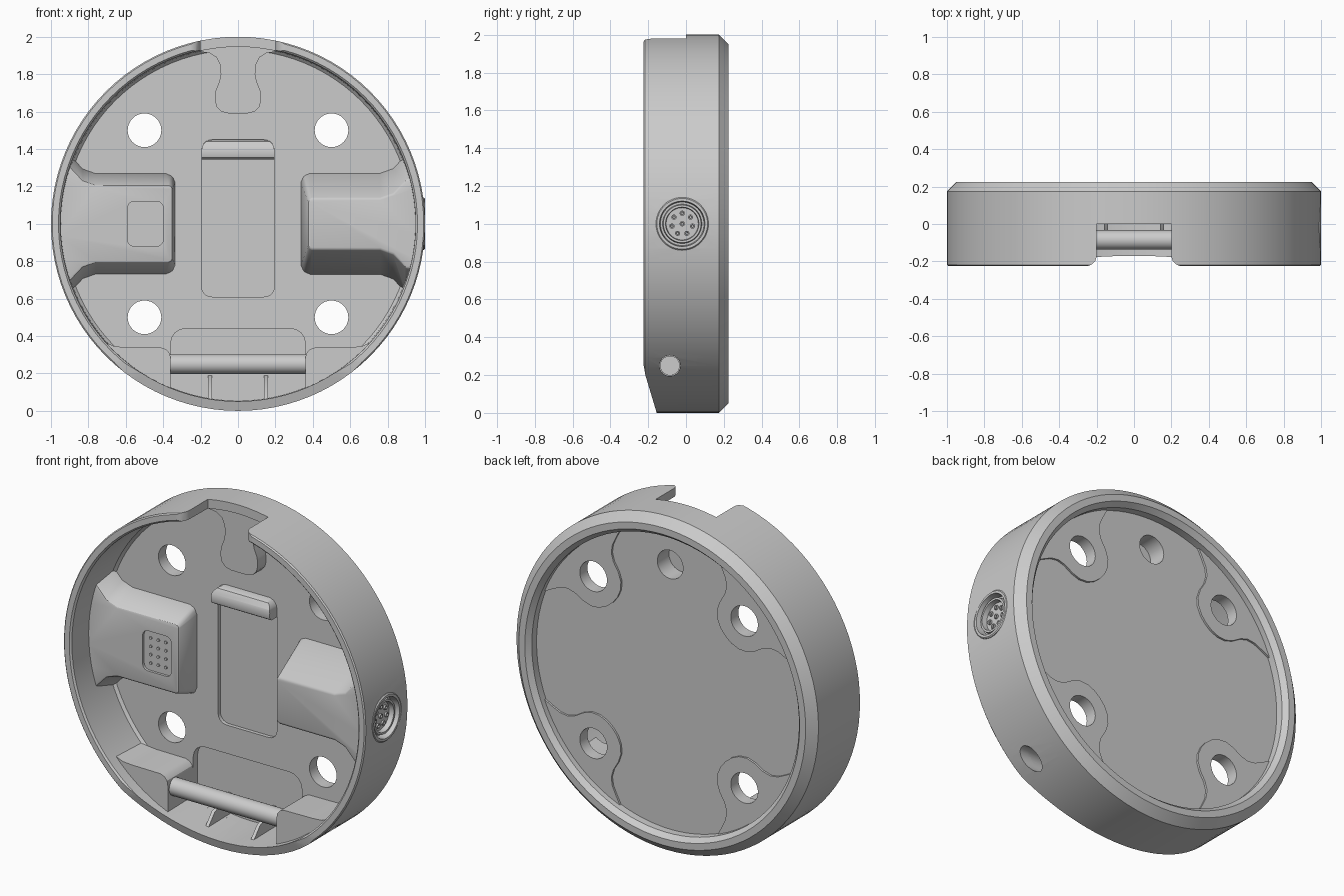
import bpy, bmesh, math
from math import cos, sin, pi

if "Cube" in bpy.data.objects:
    bpy.data.objects.remove(bpy.data.objects["Cube"])

helpers = []
AX = {'y': lambda a, b, d: (a, d, b),      # outline in x,z
      'x': lambda a, b, d: (d, a, b),      # outline in y,z
      'z': lambda a, b, d: (a, b, d)}      # outline in x,y


def make(name, rings):
    """Solid skinned through equal-length rings, capped at both ends."""
    bm = bmesh.new()
    rows = [[bm.verts.new(p) for p in r] for r in rings]
    n = len(rows[0])
    for a, b in zip(rows, rows[1:]):
        for i in range(n):
            bm.faces.new((a[i], a[(i + 1) % n], b[(i + 1) % n], b[i]))
    bm.faces.new(rows[0])
    bm.faces.new(rows[-1][::-1])
    bmesh.ops.recalc_face_normals(bm, faces=bm.faces)
    me = bpy.data.meshes.new(name)
    bm.to_mesh(me)
    bm.free()
    ob = bpy.data.objects.new(name, me)
    bpy.context.collection.objects.link(ob)
    return ob


def prism(name, pts, axis, a, b, pts2=None):
    f = AX[axis]
    return make(name, [[f(u, v, a) for u, v in pts],
                       [f(u, v, b) for u, v in (pts2 or pts)]])


def circle(cx, cy, r, n=32):
    return [(cx + r * cos(2 * pi * i / n), cy + r * sin(2 * pi * i / n)) for i in range(n)]


def lathe(name, profile, axis, c, n=96):
    f = AX[axis]
    return make(name, [[f(u, v, d) for u, v in circle(c[0], c[1], r, n)] for r, d in profile])


def rrect(x0, x1, z0, z1, r, n=5):
    out = []
    for cx, cz, q in ((x1 - r, z1 - r, 0), (x0 + r, z1 - r, 1), (x0 + r, z0 + r, 2), (x1 - r, z0 + r, 3)):
        for i in range(n + 1):
            t = (q + i / n) * pi / 2
            out.append((cx + r * cos(t), cz + r * sin(t)))
    return out


def bake(ob):
    dg = bpy.context.evaluated_depsgraph_get()
    me = bpy.data.meshes.new_from_object(ob.evaluated_get(dg))
    ob.modifiers.clear()
    ob.data = me


def boolean(ob, others, mode='DIFFERENCE'):
    for o in others:
        m = ob.modifiers.new("bool", 'BOOLEAN')
        m.operation, m.solver, m.object = mode, 'EXACT', o
        bake(ob)


def bevel(ob, w, seg=2):
    m = ob.modifiers.new("bevel", 'BEVEL')
    m.width, m.segments, m.limit_method, m.angle_limit = w, seg, 'ANGLE', math.radians(40)
    bake(ob)


def helper(ob):
    ob.hide_render = True
    helpers.append(ob)
    return ob


# dish-shaped housing
C = (0, 1)
housing = lathe("housing", [(.93, .09), (.945, .075), (.95, -.215), (.96, -.225), (.993, -.225),
                            (1, -.218), (1, .175), (.95, .225), (.91, .225), (.885, .195), (.885, .15)], 'y', C)

# cutters
inside = helper(prism("inside_clip", circle(0, 1, .96, 96), 'y', -.3, .3))
screws = [helper(prism("screw_cut", circle(x, z, .09), 'y', -.1, .4)) for x in (-.5, .5) for z in (.5, 1.5)]
nail_hole = helper(prism("nail_hole_cut", circle(0, 1.7, .085), 'y', .04, .4))
half = [(.2, 0), (.2, -.175), (.207, -.198), (.224, -.216), (.25, -.226), (.25, -.3)]
notch = helper(prism("notch_cut", half + [(-x, y) for x, y in half[::-1]], 'z', 1.8, 2.2))
slope = helper(prism("slope_cut", [(-.4, .3), (-.227, .27), (-.215, .2), (-.155, 0), (-.14, -.05), (-.4, -.05)],
                     'x', -1.2, 1.2))
slot = helper(prism("slot_cut", rrect(-.195, .195, .61, 1.45, .055), 'y', .112, 0))
arc = [(.36 * t / 6, 1 - math.sqrt(.945 ** 2 - (.36 * t / 6) ** 2)) for t in range(-6, 7)]
corner = [(.36, .36), (.354, .39), (.337, .417), (.31, .434), (.28, .44)]
pocket = helper(prism("pocket_cut", arc + corner + [(-x, z) for x, z in corner[::-1]], 'y', .132, .0))
pin_hole = helper(prism("pin_hole_cut", circle(-.085, .25, .055), 'x', .5, 1.2))
socket_cut = helper(prism("socket_cut", circle(-.02, 1, .139, 48), 'x', .92, 1.2))
boolean(housing, screws + [nail_hole, notch, slope, slot, pocket, pin_hole, socket_cut])


# side blocks flaring into the wall
def block(name, s, xb, xt, hb, ht, front):
    def outline(x, h, r):
        p = [(x, h - r), (x + r * .3, h - r * .3), (x + r, h), (.76, h), (.83, h + .025), (.9, h + .1), (1.1, h + .1)]
        p = p + [(a, -b) for a, b in p[::-1]]
        return [(s * a, 1 + b) for a, b in p]
    ob = prism(name, outline(xb, hb, .05), 'y', .1, front, outline(xt, ht, .02))
    bevel(ob, .01)
    boolean(ob, [inside], 'INTERSECT')
    return ob


left_block = block("left_block", -1, .335, .35, .272, .207, -.06)
right_block = block("right_block", 1, .335, .375, .275, .137, -.175)
window = helper(prism("window_cut", rrect(-.59, -.4, .88, 1.12, .035), 'y', -.045, -.2))
boolean(left_block, [window])
boolean(right_block, [socket_cut])
for i in range(3):
    for j in range(4):
        prism("contact_dot", circle(-.545 + .05 * i, .925 + .05 * j, .009, 10), 'y', -.04, -.052)

# lower corner bosses that carry the pin
for s, side in ((-1, "left"), (1, "right")):
    pts = [(.36, .0), (.36, .28), (.365, .307), (.383, .328), (.41, .338), (.6, .34), (.66, .345), (.72, .37),
           (.9, .37), (.9, .0)]
    boss = prism(side + "_boss", [(s * x, z) for x, z in pts], 'y', .11, -.15)
    boolean(boss, [inside], 'INTERSECT')
    if s > 0:
        boolean(boss, [pin_hole])
prism("cross_pin", circle(-.085, .25, .052), 'x', -.4, .51)

# thin ribs under the pin
for s in (-1, 1):
    prism("rib", [(.135, .02), (.135, .19), (-.02, .13), (-.1, .04)], 'x', s * .15 - .01, s * .15 + .01)

# lip at the top of the centre slot
lip = prism("slot_lip", [(.13, 1.345), (.04, 1.345), (.025, 1.355), (.02, 1.375), (.025, 1.41), (.045, 1.44),
                         (.07, 1.45), (.13, 1.45)], 'x', -.195, .195)
lip_clip = helper(prism("lip_clip", rrect(-.1945, .1945, 1.2, 1.4495, .055), 'y', -.1, .2))
boolean(lip, [lip_clip], 'INTERSECT')

# hanging boss below the notch
half = [(.05, 1.59), (.09, 1.6), (.115, 1.627), (.123, 1.66), (.12, 1.71), (.1, 1.76), (.092, 1.8), (.096, 1.85),
        (.115, 1.89), (.15, 1.912), (.2, 1.92), (.2, 2.05)]
hanger = prism("hanger_boss", half + [(-x, z) for x, z in half[::-1]], 'y', .12, .01)
boolean(hanger, [inside], 'INTERSECT')
boolean(hanger, [nail_hole])

# raised pads around the screw holes on the back
curve = [(.53, 0), (.535, .05), (.555, .1), (.59, .14), (.64, .165), (.70, .18), (.745, .205), (.775, .245),
         (.795, .3), (.812, .355)]
rim = [(.887 * cos(t * .41 / 5), .887 * sin(t * .41 / 5)) for t in range(-4, 5)]
loop = curve + rim[::-1] + [(u, -v) for u, v in curve[:0:-1]]
for k in range(4):
    a = pi / 4 + k * pi / 2
    pad = prism("back_pad", [(u * cos(a) - v * sin(a), 1 + u * sin(a) + v * cos(a)) for u, v in loop],
                'y', .14, .162)
    boolean(pad, screws)

# round socket on the right side with its contacts
lathe("socket", [(.085, .955), (.088, .985), (.1, .985), (.104, .955), (.115, .955), (.12, 1), (.134, 1),
                 (.14, .994), (.14, .915)], 'x', (-.02, 1), 48)
for k in range(8):
    r, t = (0, 0) if k == 7 else (.056, pi / 2 + k * 2 * pi / 7)
    lathe("contact", [(.006, .957), (.008, .965), (.014, .965), (.014, .95)], 'x',
          (-.02 + r * cos(t), 1 + r * sin(t)), 14)

# remove helpers, smooth shading with sharp edges
for h in helpers:
    bpy.data.objects.remove(h)
for ob in bpy.context.scene.objects:
    ob.select_set(True)
bpy.context.view_layer.objects.active = housing
bpy.ops.object.shade_smooth_by_angle(angle=math.radians(30))
